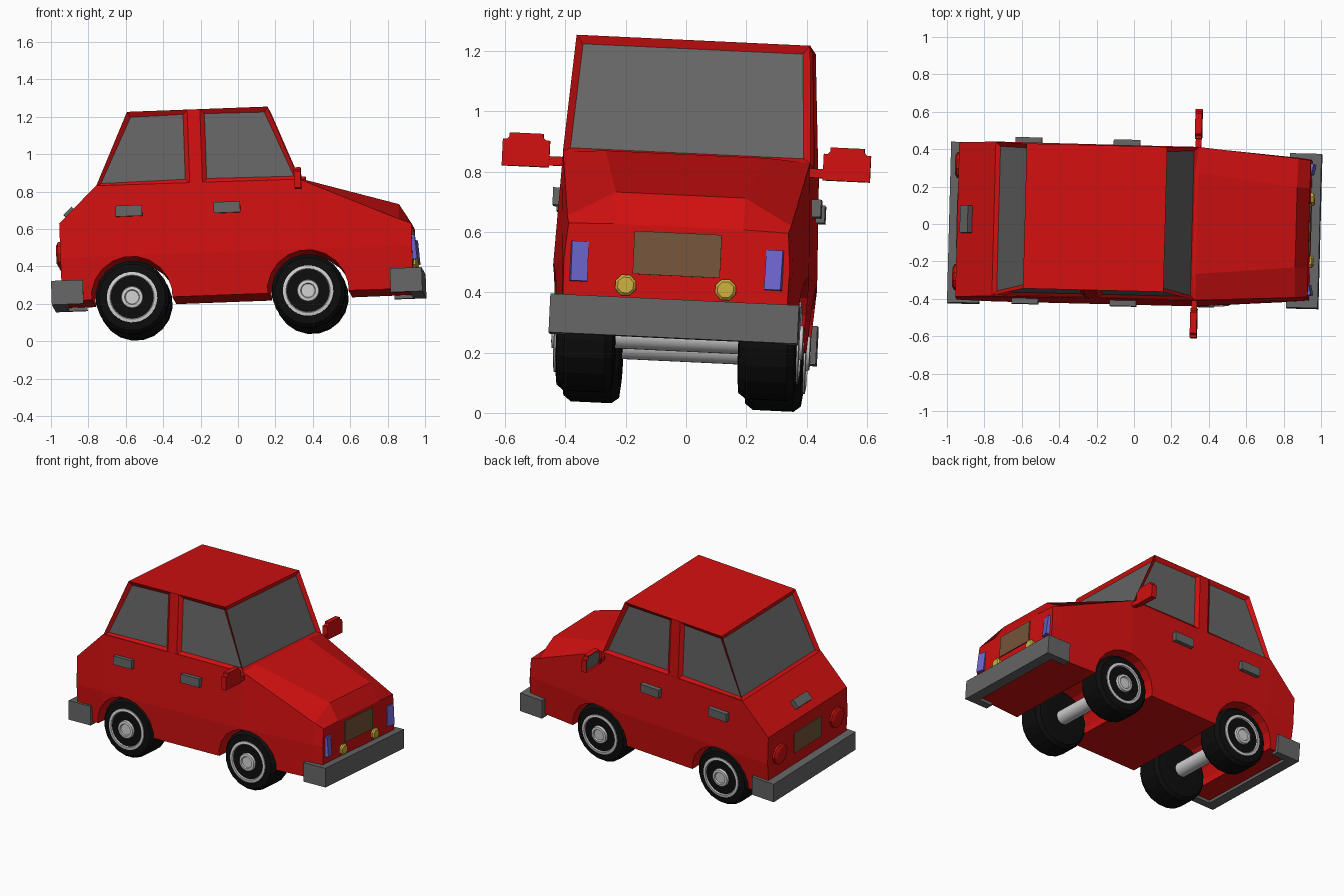
import bpy, bmesh, math
from mathutils import Matrix, Vector

cube = bpy.data.objects.get("Cube")
if cube:
    bpy.data.objects.remove(cube, do_unlink=True)


def material(name, r, g, b):
    m = bpy.data.materials.new(name)
    m.use_nodes = True
    m.diffuse_color = (r, g, b, 1)
    m.node_tree.nodes["Principled BSDF"].inputs["Base Color"].default_value = (r, g, b, 1)
    return m


RED = material("red paint", .63, .005, .005)
GREY = material("dark grey", .13, .13, .13)
BLACK = material("tyre black", .004, .004, .004)
SILVER = material("wheel silver", .62, .62, .62)
BLUE = material("lamp blue", .15, .13, .62)
YELLOW = material("lamp yellow", .6, .43, .05)
BROWN = material("plate brown", .18, .09, .043)

# The whole car leans a little: yaw, pitch and roll about its middle
PIVOT = Vector((0, 0, .62))
LEAN = (Matrix.Translation(PIVOT)
        @ Matrix.Rotation(math.radians(-1.4), 4, 'Z')
        @ Matrix.Rotation(math.radians(-2.15), 4, 'Y')
        @ Matrix.Rotation(math.radians(-2.7), 4, 'X')
        @ Matrix.Translation(-PIVOT))


def finish(bm, name, *mats, smooth=False):
    bmesh.ops.recalc_face_normals(bm, faces=bm.faces)
    bm.transform(LEAN)
    me = bpy.data.meshes.new(name)
    bm.to_mesh(me)
    bm.free()
    for m in mats:
        me.materials.append(m)
    ob = bpy.data.objects.new(name, me)
    bpy.context.collection.objects.link(ob)
    if smooth:
        bpy.ops.object.select_all(action='DESELECT')
        ob.select_set(True)
        bpy.context.view_layer.objects.active = ob
        bpy.ops.object.shade_smooth_by_angle(angle=math.radians(35))
    return ob


def box_bm(center, size, rot=None):
    bm = bmesh.new()
    mat = Matrix.Translation(center) @ (rot or Matrix()) @ Matrix.Diagonal((*size, 1))
    bmesh.ops.create_cube(bm, size=1, matrix=mat)
    return bm


def box(name, mat, center, size, rot=None):
    return finish(box_bm(center, size, rot), name, mat)


def lathe(name, mat, profile, center, axis, sides, smooth=False):
    """Spin (distance along axis, radius) points about an axis."""
    bm = bmesh.new()
    turn = Vector((0, 0, 1)).rotation_difference(Vector(axis)).to_matrix().to_4x4()
    place = Matrix.Translation(center) @ turn
    rings = []
    for d, r in profile:
        angles = [2 * math.pi * (i + .5) / sides for i in range(sides)]
        rings.append([bm.verts.new(place @ Vector((r * math.cos(a), r * math.sin(a), d)))
                      for a in angles])
    for a, b in zip(rings, rings[1:]):
        for i in range(sides):
            j = (i + 1) % sides
            bm.faces.new((a[i], a[j], b[j], b[i]))
    bm.faces.new(rings[0])
    bm.faces.new(rings[-1])
    return finish(bm, name, mat, smooth=smooth)


SIDES = ((1, "left"), (-1, "right"))
AXLES = ((.372, "front"), (-.57, "rear"))
WHEEL_Z = .237

# Lower body: cross-sections from tail to nose
# x, bottom half width, middle half width, shoulder (half width, z), top (half width, z)
sections = [
    (-.945, .40, .42, (.413, .645), (.27, .645)),
    (-.742, .41, .425, (.413, .84), (.27, .84)),
    (.345, .41, .425, (.41, .835), (.27, .845)),
    (.87, .375, .383, (.372, .604), (.215, .69)),
    (.935, .37, .375, (.365, .578), (.215, .582)),
]
bm = bmesh.new()
loops = []
for x, low, mid, shoulder, top in sections:
    half = [(low, .23), (mid, .46), shoulder, top]
    outline = half + [(-y, z) for y, z in reversed(half)]
    loops.append([bm.verts.new((x, y, z)) for y, z in outline])
for a, b in zip(loops, loops[1:]):
    for i in range(len(a)):
        j = (i + 1) % len(a)
        bm.faces.new((a[i], a[j], b[j], b[i]))
bm.faces.new(loops[0])
bm.faces.new(loops[-1])
body = finish(bm, "body", RED)

# Wheel arches cut right across the body
for x, end in AXLES:
    cutter = lathe("arch_cutter", RED, [(-.6, .218), (.6, .218)],
                   (x, 0, WHEEL_Z), (0, 1, 0), 20)
    cutter.hide_render = True
    mod = body.modifiers.new("arch", 'BOOLEAN')
    mod.operation = 'DIFFERENCE'
    mod.solver = 'EXACT'
    mod.object = cutter
    graph = bpy.context.evaluated_depsgraph_get()
    cut = bpy.data.meshes.new_from_object(body.evaluated_get(graph))
    body.modifiers.clear()
    body.data = cut
    bpy.data.objects.remove(cutter, do_unlink=True)

# Cabin: side quads split at the door pillar, windows inset into the faces
bm = bmesh.new()
low_x, high_x = (-.742, -.24, -.172, .345), (-.562, -.24, -.172, .19)
rows = {}
for s, side in SIDES:
    rows[s] = ([bm.verts.new((x, s * .411, .835)) for x in low_x],
               [bm.verts.new((x, s * .388, 1.23)) for x in high_x])
glass = []
for s, (low, high) in rows.items():
    for i in range(3):
        f = bm.faces.new((low[i], low[i + 1], high[i + 1], high[i]))
        if i != 1:
            glass.append(f)
for i in (0, 3):
    glass.append(bm.faces.new((rows[1][0][i], rows[1][1][i], rows[-1][1][i], rows[-1][0][i])))
for level in (0, 1):
    bm.faces.new(rows[1][level] + rows[-1][level][::-1])
bmesh.ops.recalc_face_normals(bm, faces=bm.faces)
bmesh.ops.inset_individual(bm, faces=glass, thickness=.033, depth=-.018)
for f in glass:
    f.material_index = 1
finish(bm, "cabin", RED, GREY)

# Wheels and axles
tyre = [(-.195, .13), (-.19, .178), (-.165, .197), (-.03, .197), (-.006, .178), (0, .13)]
rim = [(-.02, .135), (.005, .135), (.008, .118), (-.01, .108), (-.012, .062),
       (.016, .056), (.018, .04), (.010, .036), (.010, .005)]
for x, end in AXLES:
    for s, side in SIDES:
        hub = (x, s * .40, WHEEL_Z)
        lathe(f"{end}_{side}_tyre", BLACK, tyre, hub, (0, s, 0), 20)
        lathe(f"{end}_{side}_rim", SILVER, rim, hub, (0, s, 0), 32, smooth=True)
    lathe(f"{end}_axle", SILVER, [(-.25, .048), (.25, .048)],
          (x, 0, WHEEL_Z), (0, 1, 0), 16, smooth=True)

# Bumpers: a bar with wrapped ends
for name, d, reach, half in (("front", 1, .983, .413), ("rear", -1, 1.0, .43)):
    box(f"{name}_bumper", GREY, (d * (reach - .035), 0, .275), (.07, 2 * half, .128))
    for s, side in SIDES:
        box(f"{name}_bumper_{side}_end", GREY,
            (d * (reach - .085), s * (half - .027), .275), (.17, .054, .128))

for s, side in SIDES:
    # Door handles
    for x, end in ((-.045, "front"), (-.57, "rear")):
        box(f"{end}_{side}_door_handle", GREY, (x, s * .423, .698), (.142, .045, .058))

    # Wing mirror: stalk and rounded housing with a glass inset in its back
    box(f"{side}_mirror_stalk", RED, (.341, s * .43, .802), (.03, .09, .03))
    bm = box_bm((.341, s * .533, .835), (.036, .157, .11))
    corners = [e for e in bm.edges
               if abs(e.verts[0].co.x - e.verts[1].co.x) > .01 and e.verts[0].co.z > .835]
    bmesh.ops.bevel(bm, geom=corners, offset=.022, segments=3, affect='EDGES')
    back = min(bm.faces, key=lambda f: f.calc_center_median().x)
    bmesh.ops.inset_individual(bm, faces=[back], thickness=.014, depth=-.008)
    back.material_index = 1
    finish(bm, f"{side}_mirror", RED, GREY)

    # Lamps
    box(f"{side}_headlight", BLUE, (.932, s * .325, .452), (.035, .056, .132),
        Matrix.Rotation(s * math.radians(-12), 4, 'Z') @ Matrix.Rotation(math.radians(-4), 4, 'Y'))
    lathe(f"{side}_fog_lamp", YELLOW, [(-.03, .037), (.012, .037), (.02, .028)],
          (.935, s * .166, .38), (1, 0, 0), 8)
    lathe(f"{side}_tail_light", RED, [(-.03, .07), (.014, .07), (.024, .05)],
          (-.945, s * .30, .483), (-1, 0, 0), 10)

# Number plates and boot handle
for name, x in (("front", .937), ("rear", -.947)):
    box(f"{name}_plate", BROWN, (x, 0, .49), (.009, .29, .143))
box("boot_handle", GREY, (-.89, 0, .71), (.06, .146, .05),
    Matrix.Rotation(math.radians(-44), 4, 'Y'))
